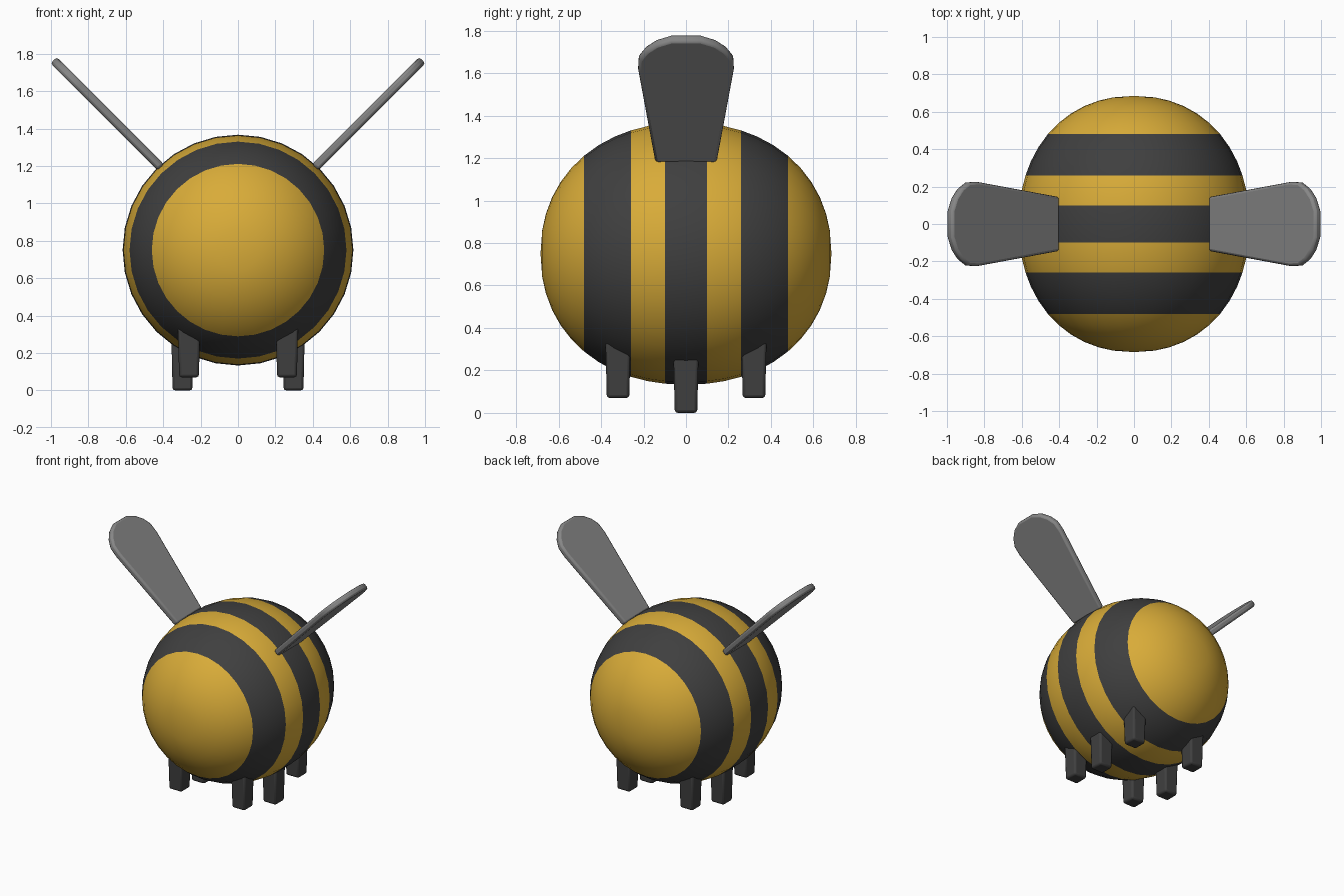
import bpy, bmesh, math
from mathutils import Vector

if "Cube" in bpy.data.objects:
    bpy.data.objects.remove(bpy.data.objects["Cube"])


def material(name, rgb):
    m = bpy.data.materials.new(name)
    m.diffuse_color = (*rgb, 1)
    m.use_nodes = True
    m.node_tree.nodes["Principled BSDF"].inputs["Base Color"].default_value = m.diffuse_color
    return m


yellow = material("honey yellow", (0.69, 0.41, 0.04))
black = material("soft black", (0.05, 0.05, 0.05))
grey = material("wing grey", (0.24, 0.24, 0.24))


def finish(bm, name, mats, angle, bevel=0):
    bmesh.ops.recalc_face_normals(bm, faces=bm.faces)
    me = bpy.data.meshes.new(name)
    bm.to_mesh(me)
    bm.free()
    ob = bpy.data.objects.new(name, me)
    bpy.context.collection.objects.link(ob)
    for m in mats:
        me.materials.append(m)
    if bevel:
        b = ob.modifiers.new("rounded edges", 'BEVEL')
        b.width, b.segments, b.limit_method = bevel, 2, 'ANGLE'
        b.angle_limit = math.radians(40)
    bpy.ops.object.select_all(action='DESELECT')
    ob.select_set(True)
    bpy.context.view_layer.objects.active = ob
    bpy.ops.object.shade_smooth_by_angle(angle=math.radians(angle))
    return ob


# Striped body: slightly squared ellipsoid turned around the y axis
R, L, P, CZ, SEG = 0.617, 0.685, 2.15, 0.75, 32
half = [0.1, 0.18, 0.26, 0.335, 0.41, 0.48, 0.54, 0.59, 0.63, 0.66, 0.677]
stations = [-y for y in reversed(half)] + [0] + half
bm = bmesh.new()
rings = []
for y in stations:
    r = R * (1 - (abs(y) / L) ** P) ** (1 / P)
    rings.append([bm.verts.new((r * math.cos(2 * math.pi * i / SEG), y,
                                CZ + r * math.sin(2 * math.pi * i / SEG)))
                  for i in range(SEG)])
for a, b in zip(rings, rings[1:]):
    for i in range(SEG):
        j = (i + 1) % SEG
        bm.faces.new((a[i], a[j], b[j], b[i]))
for ring, y in ((rings[0], -L), (rings[-1], L)):
    pole = bm.verts.new((0, y, CZ))
    for i in range(SEG):
        bm.faces.new((ring[i], ring[(i + 1) % SEG], pole))
for f in bm.faces:
    y = abs(f.calc_center_median().y)
    f.material_index = 1 if y < 0.1 or 0.26 < y < 0.48 else 0
finish(bm, "body", [yellow, black], 60)

# Wings: flat paddle outline, tilted up at 45 degrees
edge = [(-0.01, 0.145), (0.60, 0.225), (0.67, 0.222), (0.725, 0.19),
        (0.77, 0.14), (0.80, 0.07)]
outline = edge + [(u, -v) for u, v in reversed(edge)]
T = 0.046
for side, label in ((-1, "left"), (1, "right")):
    along = Vector((side, 0, 1)).normalized()
    up = Vector((-side, 0, 1)).normalized()
    root = Vector((side * 0.42, 0, 1.2))
    bm = bmesh.new()
    layers = [[bm.verts.new(root + along * u + Vector((0, v, 0)) + up * h)
               for u, v in outline] for h in (-T / 2, T / 2)]
    bm.faces.new(layers[0])
    bm.faces.new(layers[1])
    n = len(outline)
    for i in range(n):
        j = (i + 1) % n
        bm.faces.new((layers[0][i], layers[0][j], layers[1][j], layers[1][i]))
    finish(bm, label + "_wing", [grey], 50, 0.014)

# Six stubby legs: tapered, rounded blocks sunk into the body
for side, label in ((-1, "left"), (1, "right")):
    for place, x, y, z0, z1 in (("front", 0.262, -0.32, 0.07, 0.38),
                                ("middle", 0.297, 0, 0, 0.32),
                                ("back", 0.262, 0.32, 0.07, 0.38)):
        bm = bmesh.new()
        bmesh.ops.create_cube(bm, size=1)
        for v in bm.verts:
            w = 0.12 if v.co.z > 0 else 0.106
            v.co = (side * x + v.co.x * w, y + v.co.y * w,
                    z1 if v.co.z > 0 else z0)
        finish(bm, f"{place}_{label}_leg", [black], 40, 0.014)
